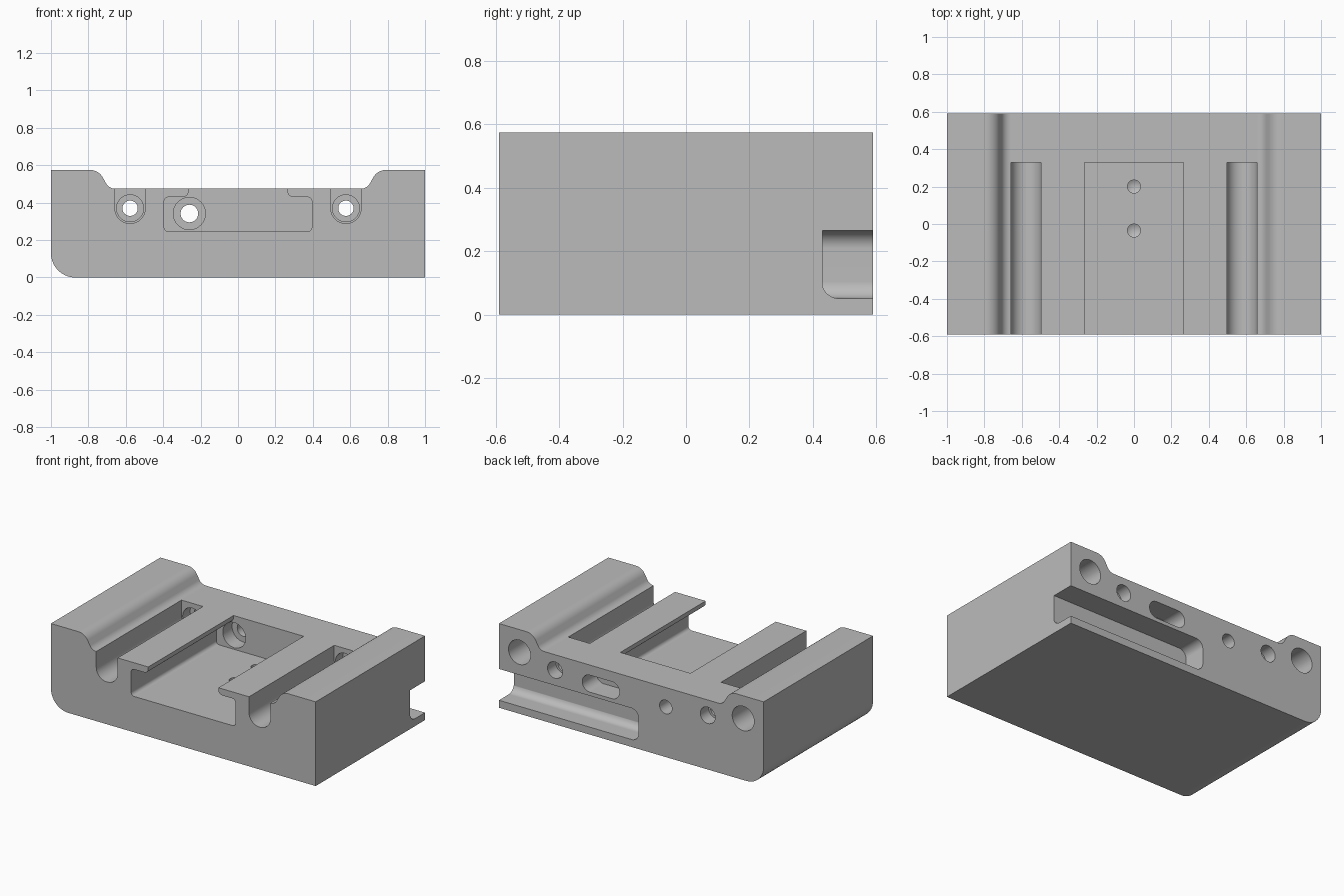
import bpy, bmesh, math
from mathutils import Vector

cube = bpy.data.objects.get("Cube")
if cube:
    bpy.data.objects.remove(cube)

grey = bpy.data.materials.new("plain_grey")
grey.use_nodes = True
COLOR = (0.5, 0.5, 0.5, 1)
grey.diffuse_color = COLOR
grey.node_tree.nodes["Principled BSDF"].inputs["Base Color"].default_value = COLOR

AXES = {"X": lambda u, v, w: (w, u, v),
        "Y": lambda u, v, w: (u, w, v),
        "Z": lambda u, v, w: (u, v, w)}


def rounded(corners, steps=10):
    """Outline from (u, v, radius) corners, each filleted by its radius."""
    out = []
    n = len(corners)
    for i, (u, v, r) in enumerate(corners):
        p = Vector((u, v))
        if r == 0:
            out.append(p)
            continue
        a = (Vector(corners[i - 1][:2]) - p).normalized()
        b = (Vector(corners[(i + 1) % n][:2]) - p).normalized()
        half = a.angle(b) / 2
        center = p + (a + b).normalized() * (r / math.sin(half))
        start = p + a * (r / math.tan(half)) - center
        end = p + b * (r / math.tan(half)) - center
        sweep = math.atan2(start.x * end.y - start.y * end.x, start.dot(end))
        for k in range(steps + 1):
            t = sweep * k / steps
            c, s = math.cos(t), math.sin(t)
            out.append(center + Vector((start.x * c - start.y * s,
                                        start.x * s + start.y * c)))
    return out


def circle(u, v, r, n=40):
    return [Vector((u + r * math.cos(math.tau * k / n),
                    v + r * math.sin(math.tau * k / n))) for k in range(n)]


def prism(name, outline, axis, w0, w1, tip=0):
    """Extrude an outline along an axis; tip makes a conical w0 end."""
    place = AXES[axis]
    bm = bmesh.new()
    low = [bm.verts.new(place(p.x, p.y, w0)) for p in outline]
    high = [bm.verts.new(place(p.x, p.y, w1)) for p in outline]
    cap = bm.faces.new(low)
    bm.faces.new(high)
    n = len(outline)
    for i in range(n):
        j = (i + 1) % n
        bm.faces.new((low[i], low[j], high[j], high[i]))
    if tip:
        point = bmesh.ops.poke(bm, faces=[cap])["verts"][0]
        point.co += Vector(place(0, 0, -tip))
    bmesh.ops.recalc_face_normals(bm, faces=bm.faces)
    mesh = bpy.data.meshes.new(name)
    bm.to_mesh(mesh)
    bm.free()
    mesh.materials.append(grey)
    obj = bpy.data.objects.new(name, mesh)
    bpy.context.collection.objects.link(obj)
    return obj


def combine(target, cutter, operation="DIFFERENCE"):
    mod = target.modifiers.new("cut", "BOOLEAN")
    mod.operation = operation
    mod.solver = "EXACT"
    mod.object = cutter
    bpy.context.view_layer.objects.active = target
    bpy.ops.object.modifier_apply(modifier=mod.name)
    bpy.data.objects.remove(cutter)


FRONT, BACK, WALL = -0.59, 0.59, 0.33
OUT = 0.1  # how far cutters overshoot open sides

# Main block with raised rails and one rounded lower edge
block = prism("block_body", rounded([
    (-1, 0, 0.13), (1, 0, 0), (1, 0.575, 0), (0.745, 0.575, 0.08),
    (0.69, 0.475, 0.055), (-0.69, 0.475, 0.055), (-0.745, 0.575, 0.08),
    (-1, 0.575, 0)]), "Y", FRONT, BACK)

# Undercut middle pocket, open at the front and top
combine(block, prism("pocket_cutter", rounded([
    (-0.395, 0.245, 0.025), (0.395, 0.245, 0.025), (0.395, 0.43, 0.025),
    (0.265, 0.43, 0.03), (0.265, 0.7, 0), (-0.265, 0.7, 0),
    (-0.265, 0.43, 0.03), (-0.395, 0.43, 0.025)]), "Y", FRONT - OUT, WALL))

for side in (-1, 1):
    x = side * 0.577
    # Round-bottomed channel beside each rail
    combine(block, prism("channel_cutter", rounded([
        (x - 0.081, 0.289, 0.08), (x + 0.081, 0.289, 0.08),
        (x + 0.081, 0.7, 0), (x - 0.081, 0.7, 0)]), "Y", FRONT - OUT, WALL))
    # Stepped bolt hole behind each channel
    for r, y0, y1 in ((0.072, WALL - 0.05, WALL + 0.08),
                      (0.041, WALL, BACK + OUT),
                      (0.056, BACK - 0.09, BACK + OUT)):
        combine(block, prism("bolt_cutter", circle(x, 0.37, r), "Y", y0, y1))
    # Large blind hole in the back of each rail
    combine(block, prism("rail_hole_cutter", circle(side * 0.845, 0.42, 0.083),
                         "Y", BACK - 0.3, BACK + OUT))

# Counterbored hole through the pocket's back wall
for r, y0, y1 in ((0.086, WALL - 0.04, WALL + 0.1), (0.047, WALL, BACK + OUT)):
    combine(block, prism("wall_hole_cutter", circle(-0.26, 0.342, r), "Y", y0, y1))

# Blind oblong recess in the back
combine(block, prism("oblong_cutter", rounded([
    (0.09, 0.29, 0.057), (0.37, 0.29, 0.057),
    (0.37, 0.406, 0.057), (0.09, 0.406, 0.057)]), "Y", BACK - 0.15, BACK + OUT))

# Pointed drill holes in the pocket floor
for y in (0.2, -0.035):
    combine(block, prism("drill_cutter", circle(0, y, 0.035, 32),
                         "Z", 0.15, 0.3, tip=0.02))

# Long groove in the back, open at one end, with a filleted floor
groove = prism("groove_cutter", rounded([
    (-0.055, 0.05, 0.055), (1 + OUT, 0.05, 0), (1 + OUT, 0.265, 0),
    (-0.055, 0.265, 0.055)]), "Y", 0.43, BACK + OUT)
limit = prism("groove_limit", rounded([
    (0.428, 0.051, 0.055), (0.8, 0.051, 0), (0.8, 0.3, 0), (0.428, 0.3, 0)]),
    "X", -0.2, 1.3)
combine(groove, limit, "INTERSECT")
combine(block, groove)

# Smooth curved walls, crisp flat faces
bpy.ops.object.select_all(action="DESELECT")
block.select_set(True)
bpy.context.view_layer.objects.active = block
bpy.ops.object.shade_smooth_by_angle(angle=math.radians(30))
weighted = block.modifiers.new("weighted_normals", "WEIGHTED_NORMAL")
weighted.keep_sharp = True
